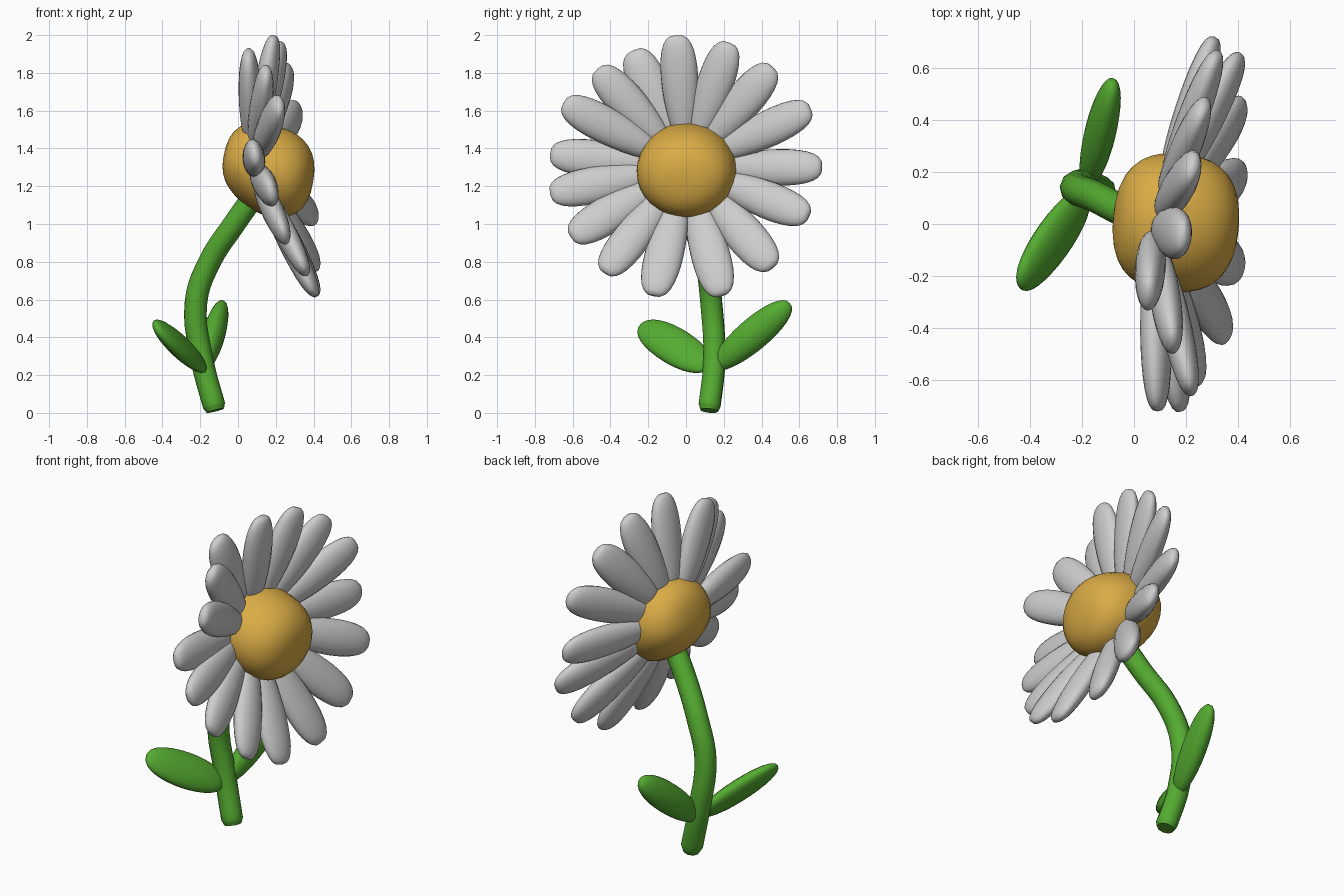
import bpy
import bmesh
import math
import random
from mathutils import Vector, Matrix

random.seed(4)
if "Cube" in bpy.data.objects:
    bpy.data.objects.remove(bpy.data.objects["Cube"], do_unlink=True)


def material(name, rgb):
    mat = bpy.data.materials.new(name)
    mat.use_nodes = True
    mat.diffuse_color = (*rgb, 1)
    mat.node_tree.nodes["Principled BSDF"].inputs["Base Color"].default_value = (*rgb, 1)
    return mat


WHITE = material("petal white", (0.61, 0.61, 0.61))
YELLOW = material("centre yellow", (0.7, 0.41, 0.06))
GREEN = material("stem green", (0.09, 0.41, 0.03))


def blob(name, mat, shape, segments=20, rings=16):
    """Unit sphere whose vertices are moved by the shape function."""
    bm = bmesh.new()
    bmesh.ops.create_uvsphere(bm, u_segments=segments, v_segments=rings, radius=1)
    for v in bm.verts:
        v.co = shape(v.co.copy())
    bmesh.ops.recalc_face_normals(bm, faces=bm.faces)
    for f in bm.faces:
        f.smooth = True
    mesh = bpy.data.meshes.new(name)
    bm.to_mesh(mesh)
    bm.free()
    mesh.materials.append(mat)
    obj = bpy.data.objects.new(name, mesh)
    bpy.context.collection.objects.link(obj)
    return obj


def blade(name, mat, base, tip, side, width, thick, taper, blunt):
    """Flattened pod from base to tip, widening towards the tip by taper."""
    along = (tip - base) / 2
    mid = (tip + base) / 2
    normal = along.cross(side).normalized()
    side = normal.cross(along).normalized()

    def shape(p):
        ring = max(math.hypot(p.x, p.y), 1e-6)
        r = ring ** blunt / ring
        return (mid + along * p.z + side * (p.x * r * (1 + taper * p.z) * width / 2)
                + normal * (p.y * r * thick / 2))

    return blob(name, mat, shape)


# Flower centre: a squarish ball, its face nodding slightly down
CENTRE = Vector((0.16, 0.005, 1.287))
tilt = Matrix.Rotation(math.radians(10), 3, 'Y') @ Matrix.Rotation(math.radians(-5), 3, 'Z')


def cushion(p):
    p = Vector((p.z, p.x, p.y))
    p *= sum(abs(c) ** 2.6 for c in (p.x, math.hypot(p.y, p.z))) ** (-1 / 2.6)
    # the underside of the back slopes up, the front sags
    lift = 0.05 * max(0, -p.x) * max(0, -p.z) - 0.025 * p.x
    return CENTRE + tilt @ Vector((p.x * 0.243, p.y * 0.265, p.z * 0.237 + lift))


blob("flower_centre", YELLOW, cushion, 32, 20)

# Petals: tips around the bloom, all springing from one hub
TIPS = [(0.19, -0.05, 2.0), (0.23, 0.23, 1.96), (0.27, 0.46, 1.83),
        (0.32, 0.66, 1.61), (0.31, 0.72, 1.3), (0.41, 0.65, 1.04),
        (0.42, 0.46, 0.77), (0.42, 0.19, 0.62), (0.41, -0.17, 0.62),
        (0.36, -0.43, 0.74), (0.25, -0.61, 0.93), (0.18, -0.72, 1.16),
        (0.09, -0.72, 1.37), (0.22, -0.65, 1.64), (0.15, -0.47, 1.82),
        (0.055, -0.28, 1.92)]
HUB = Vector((0.075, 0, 1.3))
FACING = Vector((1, -0.13, 0.17))
for i, tip in enumerate(TIPS):
    tip = Vector(tip)
    root = HUB.lerp(tip, 0.2)
    side = FACING.cross(tip - HUB)
    blade(f"petal_{i + 1}", WHITE, root, tip, side, random.uniform(0.19, 0.205),
          0.118, 0.2, 0.7)

# Stem: round tube bending up to the flower centre
curve = bpy.data.curves.new("stem", 'CURVE')
curve.dimensions = '3D'
curve.bevel_depth = 0.06
curve.bevel_resolution = 3
curve.resolution_u = 5
curve.use_fill_caps = True
PATH = [(-0.12, 0.122, 0.012), (-0.127, 0.125, 0.04), (-0.19, 0.15, 0.28), (-0.222, 0.133, 0.59),
        (-0.15, 0.105, 0.8), (-0.02, 0.04, 1.0), (0.1, 0, 1.17)]
spline = curve.splines.new('BEZIER')
spline.bezier_points.add(len(PATH) - 1)
for point, co in zip(spline.bezier_points, PATH):
    point.co = co
    point.handle_left_type = point.handle_right_type = 'AUTO'
spline.bezier_points[0].radius = 0.8
curve.materials.append(GREEN)
stem = bpy.data.objects.new("stem", curve)
bpy.context.collection.objects.link(stem)
bpy.ops.object.select_all(action='DESELECT')
stem.select_set(True)
bpy.context.view_layer.objects.active = stem
bpy.ops.object.convert(target='MESH')
bpy.ops.object.shade_smooth_by_angle(angle=math.radians(50))

# Leaves: one on each side of the stem
blade("leaf_front", GREEN, Vector((-0.18, 0.12, 0.24)), Vector((-0.44, -0.24, 0.465)),
      Vector((-0.31, 0.71, 0.73)), 0.21, 0.1, 0.0, 0.82)
blade("leaf_back", GREEN, Vector((-0.18, 0.15, 0.24)), Vector((-0.08, 0.55, 0.58)),
      Vector((0, -0.67, 0.75)), 0.17, 0.12, 0.05, 0.85)
